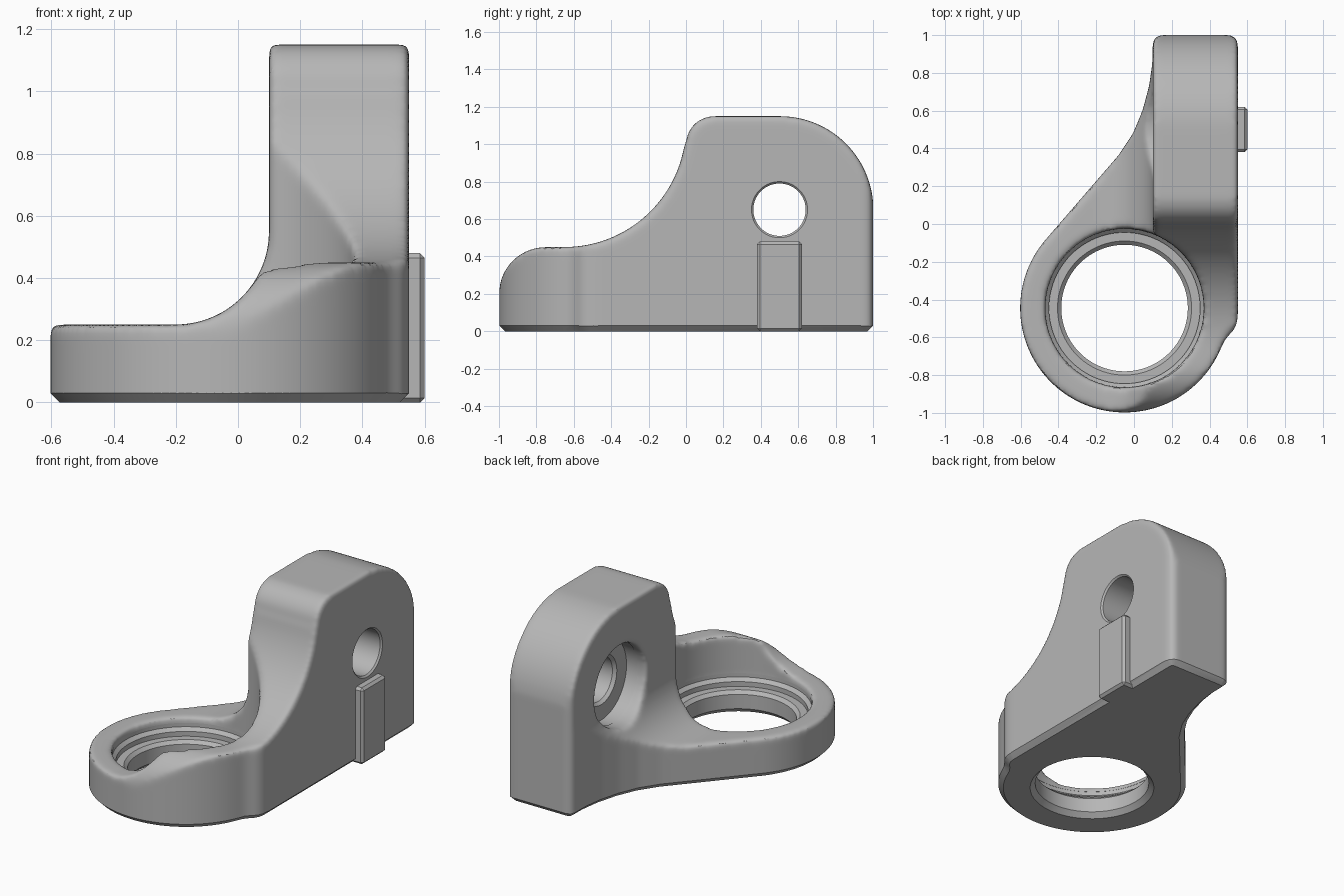
import bpy, bmesh
from math import sin, cos, radians, pi
from mathutils import Vector

cube = bpy.data.objects.get("Cube")
if cube:
    bpy.data.objects.remove(cube, do_unlink=True)

steel = bpy.data.materials.new("plain grey")
steel.use_nodes = True
grey = (0.47, 0.47, 0.47, 1)
steel.diffuse_color = grey
steel.node_tree.nodes["Principled BSDF"].inputs["Base Color"].default_value = grey


def arc(cx, cy, r, start, end, n):
    angles = [radians(start + (end - start) * i / n) for i in range(n + 1)]
    return [(cx + r * cos(a), cy + r * sin(a)) for a in angles]


def loft(name, loops):
    """Closed solid through a stack of matching point loops."""
    bm = bmesh.new()
    rings = [[bm.verts.new(p) for p in loop] for loop in loops]
    n = len(rings[0])
    for a, b in zip(rings, rings[1:]):
        for i in range(n):
            j = (i + 1) % n
            bm.faces.new((a[i], a[j], b[j], b[i]))
    bm.faces.new(rings[0][::-1])
    bm.faces.new(rings[-1])
    bmesh.ops.recalc_face_normals(bm, faces=bm.faces)
    mesh = bpy.data.meshes.new(name)
    bm.to_mesh(mesh)
    bm.free()
    mesh.materials.append(steel)
    ob = bpy.data.objects.new(name, mesh)
    bpy.context.collection.objects.link(ob)
    return ob


def lathe(name, profile, place, n=96):
    """Solid of revolution; place maps (radial u, radial v, axial) to a point."""
    turns = [2 * pi * i / n for i in range(n)]
    return loft(name, [[place(r * cos(a), r * sin(a), h) for a in turns]
                       for r, h in profile])


def apply_modifier(ob, kind, **settings):
    mod = ob.modifiers.new(kind.title(), kind)
    for key, value in settings.items():
        setattr(mod, key, value)
    bpy.ops.object.select_all(action='DESELECT')
    bpy.context.view_layer.objects.active = ob
    ob.select_set(True)
    bpy.ops.object.modifier_apply(modifier=mod.name)


def combine(ob, tool, operation, solver='EXACT'):
    tool.hide_render = True
    apply_modifier(ob, 'BOOLEAN', object=tool, operation=operation, solver=solver)
    bpy.data.objects.remove(tool, do_unlink=True)


def offset(points, d):
    """Move a counter-clockwise outline outward by d."""
    out = []
    for i, p in enumerate(points):
        p = Vector(p)
        e1 = (p - Vector(points[i - 1])).normalized()
        e2 = (Vector(points[(i + 1) % len(points)]) - p).normalized()
        n1, n2 = Vector((e1.y, -e1.x)), Vector((e2.y, -e2.x))
        out.append(p + (n1 + n2) * d / (1 + n1.dot(n2)))
    return out


# Outlines: plan, side and front
RX, RY = -0.05, -0.445
plan = [(.55, .96), (.538, .988), (.51, 1), (.14, 1), (.111, .988), (.099, .96),
        (.097, .85), (.08, .73), (.045, .6), (-.005, .48), (-.08, .366)]
plan += arc(RX, RY, .553, 139.5, 337, 72)
plan += [(.477, -.62), (.5, -.59), (.528, -.562), (.545, -.525), (.55, -.48)]

side = [(1.002, -.1), (1.002, .65)] + arc(.502, .65, .5, 4, 90, 24)
side += arc(.15, 1.0, .15, 90, 175, 10) + arc(-.65, 1.1, .65, -10, -90, 30)
side += arc(-.75, .2, .25, 90, 180, 14) + [(-1.0, -.1)]

front = [(.7, -.1), (.7, 1.3), (.1, 1.3)] + arc(-.2, .55, .3, 0, -90, 24)
front += [(-.8, .25), (-.8, -.1)]

# Bracket body: intersection of the three extrusions
body = loft("bracket_body", [[(x, y, z) for x, y in plan] for z in (-.09, 1.25)])
combine(body, loft("side_tool", [[(x, y, z) for y, z in side] for x in (-.9, .9)]),
        'INTERSECT')
combine(body, loft("front_tool", [[(x, y, z) for x, z in front] for y in (-1.2, 1.2)]),
        'INTERSECT')


def upright(u, v, h):
    return (RX + u, RY + v, h)


def sideways(u, v, h):
    return (h, .5 + u, .65 + v)


# Pockets whose rims get rounded
combine(body, lathe("ring_pocket", [(.42, .17), (.42, 1.4)], upright), 'DIFFERENCE')
combine(body, lathe("bolt_pocket", [(.25, -.5), (.25, .2)], sideways), 'DIFFERENCE')

# Cast rounding of all outer edges
apply_modifier(body, 'REMESH', mode='VOXEL', voxel_size=.0135)
apply_modifier(body, 'SMOOTH', factor=.5, iterations=16)

# Machined underside with chamfer, stepped ring bore and bolt hole
layers = [(-.03, 0), (.03, .06), (.03, 1.5)]
combine(body, loft("base_tool", [[(p.x, p.y, z) for p in offset(plan, d)]
                                 for d, z in layers]), 'INTERSECT', 'MANIFOLD')
bore = [(.405, -.04), (.335, .03), (.335, .12), (.355, .14), (.4, .14),
        (.4, .17), (.421, .19), (.421, .215)]
combine(body, lathe("bore_tool", bore, upright), 'DIFFERENCE', 'MANIFOLD')
bolt = [(.18, .58), (.14, .54), (.14, .26), (.155, .24), (.252, .24), (.252, .16)]
combine(body, lathe("bolt_tool", bolt, sideways), 'DIFFERENCE', 'MANIFOLD')

# Raised locating pad on the flat side
pad = loft("locating_pad", [[(x, .38, 0), (x, .62, 0), (x, .62, .48), (x, .38, .48)]
                            for x in (.5, .6)])
apply_modifier(pad, 'BEVEL', width=.015, segments=1)

bpy.ops.object.select_all(action='DESELECT')
bpy.context.view_layer.objects.active = body
body.select_set(True)
bpy.ops.object.shade_smooth_by_angle(angle=radians(30))
